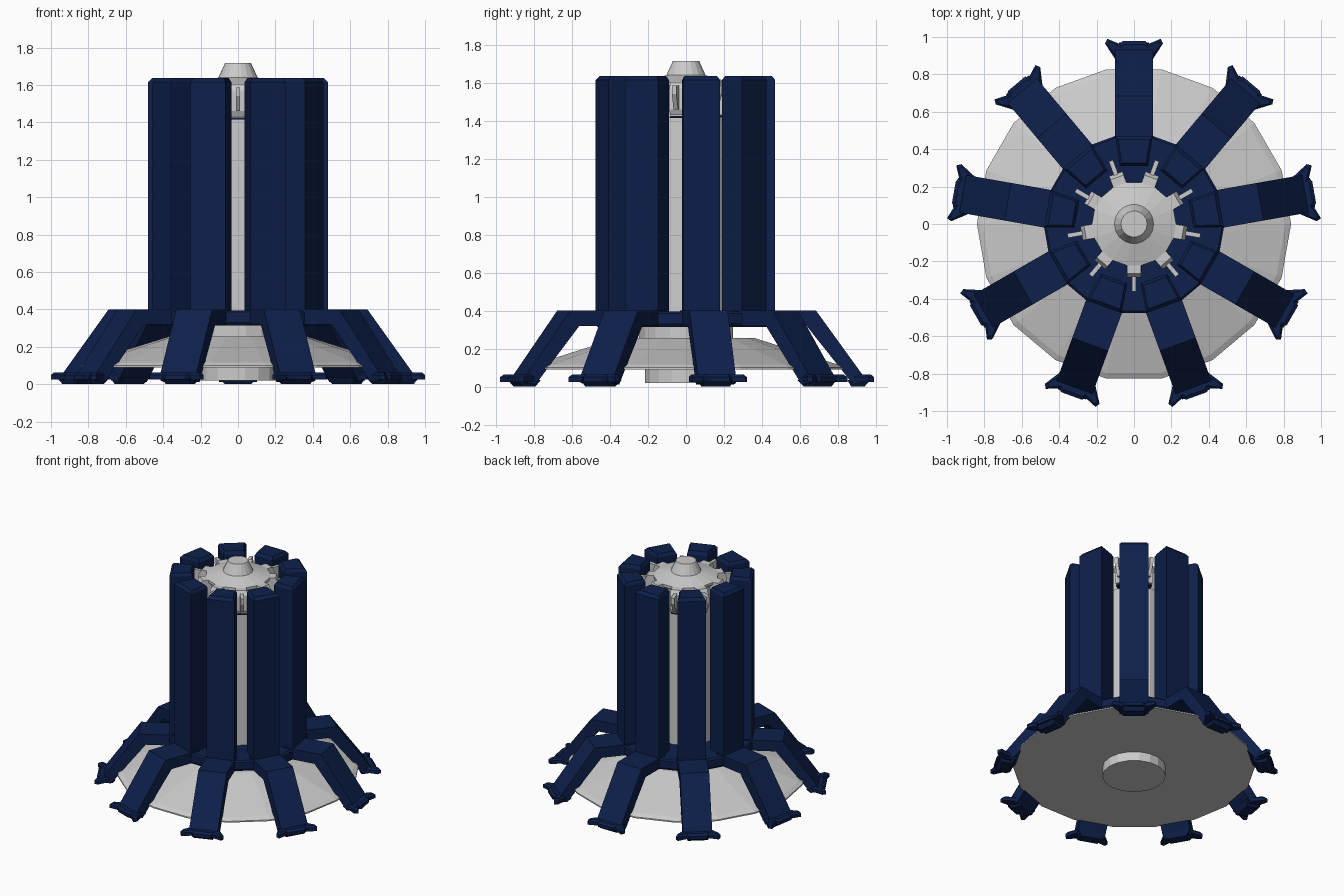
import bpy, bmesh, math
from math import sin, cos, radians

if "Cube" in bpy.data.objects:
    bpy.data.objects.remove(bpy.data.objects["Cube"])

navy = bpy.data.materials.new("navy")
navy.diffuse_color = (0.004, 0.014, 0.07, 1)
navy.use_nodes = True
navy.node_tree.nodes["Principled BSDF"].inputs["Base Color"].default_value = navy.diffuse_color


def loft(name, loops, mat=None, angle=0):
    """Join equal-length point loops into a capped solid, turned about z."""
    bm = bmesh.new()
    rows = [[bm.verts.new(p) for p in loop] for loop in loops]
    n = len(rows[0])
    for a, b in zip(rows, rows[1:]):
        for i in range(n):
            j = (i + 1) % n
            bm.faces.new((a[i], a[j], b[j], b[i]))
    bm.faces.new(rows[0][::-1])
    bm.faces.new(rows[-1])
    bmesh.ops.recalc_face_normals(bm, faces=bm.faces[:])
    me = bpy.data.meshes.new(name)
    bm.to_mesh(me)
    bm.free()
    ob = bpy.data.objects.new(name, me)
    bpy.context.collection.objects.link(ob)
    ob.rotation_euler.z = radians(angle)
    if mat:
        me.materials.append(mat)
    return ob


def lathe(name, profile, sides=18):
    return loft(name, [[(r * cos(2 * math.pi * i / sides), r * sin(2 * math.pi * i / sides), z)
                        for i in range(sides)] for r, z in profile])


def side_extrude(name, profile, hw, mat, angle):
    """Extrude an (r, z) profile sideways by +-hw."""
    return loft(name, [[(r, t, z) for r, z in profile] for t in (-hw, hw)], mat, angle)


def plan(half, z):
    """Mirror a half outline (r, t) across the radial axis at height z."""
    return [(r, t, z) for r, t in half] + [(r, -t, z) for r, t in reversed(half)]


# Central grey core, skirt and cap
lathe("base_plug", [(0.22, 0.02), (0.22, 0.12)])
lathe("skirt", [(0.84, 0.09), (0.84, 0.1), (0.81, 0.117), (0.37, 0.255)])
lathe("collar", [(0.25, 0.24), (0.25, 0.325)])
lathe("column", [(0.22, 0.3), (0.22, 1.42)])
lathe("cap", [(0.205, 1.42), (0.205, 1.57), (0.225, 1.585), (0.225, 1.605),
              (0.105, 1.64), (0.07, 1.716)])

# Navy ring joining all legs
ring = [radians(10 + 40 * k + d) for k in range(9) for d in (-12, 12)]
loft("leg_ring", [[(r * cos(a), r * sin(a), z) for a in ring]
                  for r, z in ((0.47, 0.315), (0.481, 0.33), (0.481, 0.385), (0.47, 0.395))], navy)

for k in range(9):
    a = 10 + 40 * k
    # Upright panel with chamfered top
    loft(f"panel_{k}", [plan([(0.31, 0.075), (0.47, 0.1)], 0.37),
                        plan([(0.31, 0.075), (0.47, 0.1)], 1.615),
                        plan([(0.325, 0.065), (0.452, 0.085)], 1.637)], navy, a)
    # Bent leg
    side_extrude(f"leg_{k}", [(0.4, 0.4), (0.685, 0.4), (0.935, 0.055), (0.935, 0.02), (0.88, 0.012),
                              (0.635, 0.32), (0.4, 0.32)], 0.102, navy, a)
    # Foot pad and claws
    loft(f"foot_pad_{k}", [plan([(0.87, 0.07), (0.94, 0.07)], 0.0),
                           plan([(0.85, 0.1), (0.97, 0.08)], 0.035)], navy, a)
    claw = [(0.88, 0.1), (0.965, 0.155), (0.99, 0.143), (0.962, 0.075), (0.978, 0.06)]
    loft(f"foot_claws_{k}", [plan(claw, 0.025),
                             plan(claw, 0.05),
                             plan([(0.89, 0.085), (0.955, 0.14), (0.975, 0.13),
                                   (0.945, 0.068), (0.96, 0.055)], 0.063)], navy, a)
    # Latch between panels, under the cap
    b = a + 20
    side_extrude(f"latch_{k}", [(0.2, 1.43), (0.27, 1.43), (0.285, 1.46), (0.285, 1.57),
                                (0.265, 1.605), (0.2, 1.605)], 0.038, None, b)
    side_extrude(f"latch_lever_{k}", [(0.28, 1.46), (0.31, 1.46), (0.36, 1.54), (0.36, 1.585),
                                      (0.28, 1.585)], 0.012, None, b)
    loft(f"latch_sill_{k}", [plan([(0.2, 0.04), (0.26, 0.04)], z) for z in (1.415, 1.425)], navy, b)
